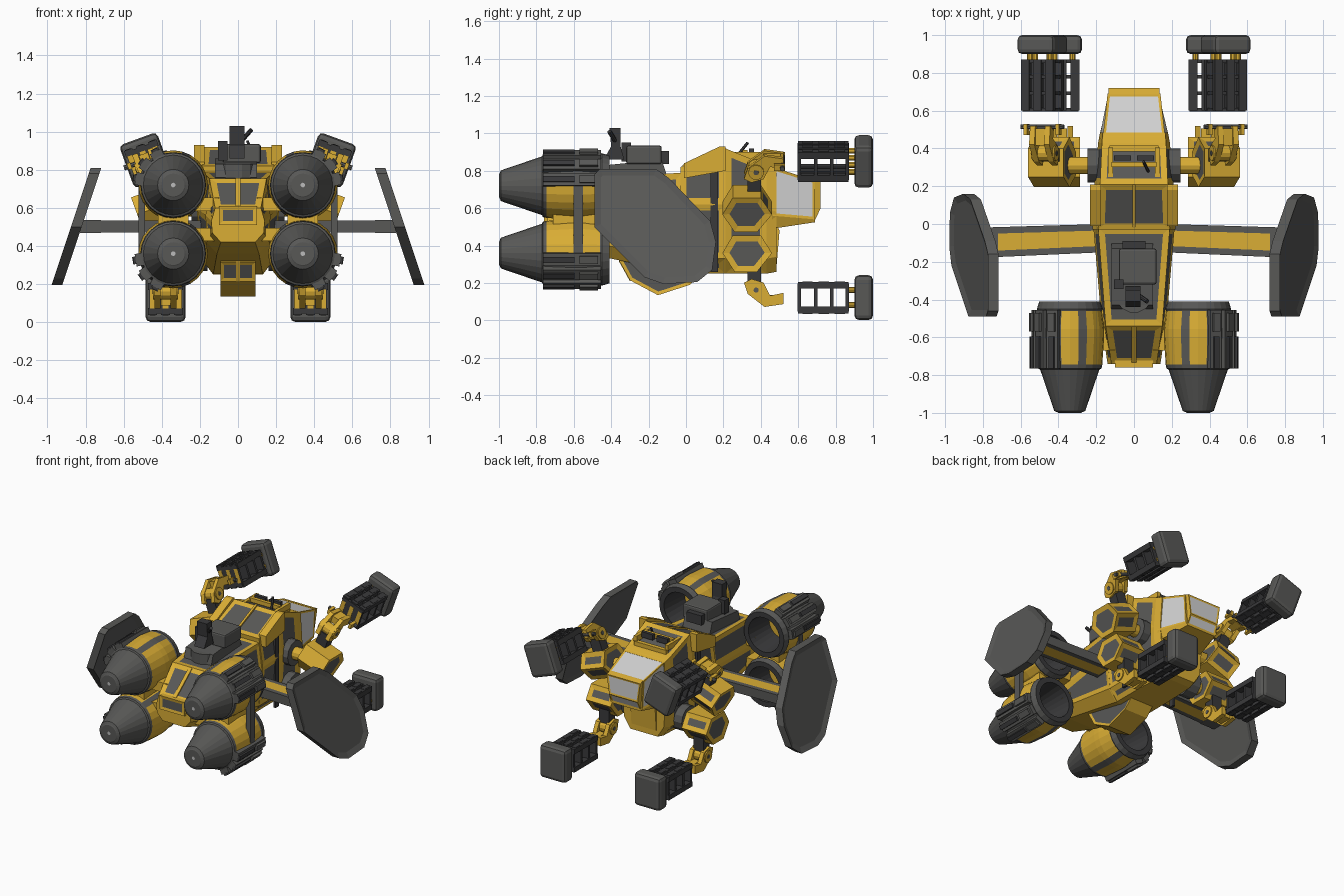
import bpy, bmesh, math
from mathutils import Matrix, Vector

if "Cube" in bpy.data.objects:
    bpy.data.objects.remove(bpy.data.objects["Cube"])

COL = {"yellow": (.70, .42, .035), "grey": (.098, .098, .094), "dark": (.042, .042, .044),
       "glass": (.65, .65, .65), "nozzle": (.5, .5, .5)}
KEYS = list(COL)
MATS = []
for k, c in COL.items():
    m = bpy.data.materials.new(k + "_paint")
    m.diffuse_color = (*c, 1)
    m.use_nodes = True
    m.node_tree.nodes["Principled BSDF"].inputs["Base Color"].default_value = m.diffuse_color
    MATS.append(m)
T, RY = Matrix.Translation, lambda d: Matrix.Rotation(math.radians(d), 4, 'Y')


def loft(name, rings, mat, panel=None, inset=.02, depth=-.004, xf=None, mirror=False, paint=None, bevel=0):
    """Skin rings of points; paint/panel are rules (centre, normal) -> colour, panel insets the face."""
    bm = bmesh.new()
    vs = [[bm.verts.new(p) for p in r] for r in rings]
    for a, b in zip(vs, vs[1:]):
        for i in range(len(a)):
            bm.faces.new((a[i], a[i - 1], b[i - 1], b[i]))
    bm.faces.new(vs[0])
    bm.faces.new(vs[-1][::-1])
    bmesh.ops.recalc_face_normals(bm, faces=bm.faces)
    bm.normal_update()
    todo = []
    for f in bm.faces:
        c, n = f.calc_center_median(), f.normal
        f.material_index = KEYS.index((paint(c, n) if paint else None) or mat)
        p = panel(c, n) if panel else None
        if p:
            todo.append((f, p))
    for f, p in todo:
        bmesh.ops.inset_individual(bm, faces=[f], thickness=inset, depth=depth, use_even_offset=True)
        f.material_index = KEYS.index(p)
    if xf:
        bm.transform(xf)
    bmesh.ops.recalc_face_normals(bm, faces=bm.faces)
    me = bpy.data.meshes.new(name)
    bm.to_mesh(me)
    bm.free()
    for m in MATS:
        me.materials.append(m)
    ob = bpy.data.objects.new(name, me)
    bpy.context.collection.objects.link(ob)
    if bevel:
        b = ob.modifiers.new("bevel", 'BEVEL')
        b.width, b.segments = bevel, 2
    if mirror:
        ob.modifiers.new("mirror", 'MIRROR')
    return ob


def prism(name, pts, x0, x1, mat, **k):
    """Side profile (y, z) extruded along x."""
    return loft(name, [[(x, y, z) for y, z in pts] for x in (x0, x1)], mat, **k)


def box(name, c, s, mat, **k):
    x, y, z = c
    a, b, d = (v / 2 for v in s)
    return prism(name, [(y - b, z - d), (y + b, z - d), (y + b, z + d), (y - b, z + d)], x - a, x + a, mat, **k)


def rod(name, p, q, r, mat, n=10, **k):
    p, q = Vector(p), Vector(q)
    m = (q - p).to_track_quat('Z', 'Y')
    ring = [m @ Vector((r * math.cos(i * math.tau / n), r * math.sin(i * math.tau / n), 0)) for i in range(n)]
    return loft(name, [[p + v for v in ring], [q + v for v in ring]], mat, **k)


def sec(y, *half):
    """Symmetric cross-section at y from (x, z) points, bottom to top."""
    return [(x, y, z) for x, z in half] + [(-x, y, z) for x, z in half[::-1]]


# rear hull with dark deck and sloping tail hatch
loft("rear_hull", [sec(-.74, (.09, .42), (.135, .47), (.14, .53), (.12, .60)),
                   sec(-.54, (.11, .36), (.165, .42), (.17, .56), (.15, .755)),
                   sec(-.02, (.13, .25), (.19, .33), (.215, .60), (.19, .79))], "yellow",
     panel=lambda c, n: "grey" if abs(n.y) < .95 and n.z > -.4 else None, inset=.034)
box("tail_bumper", (0, -.735, .56), (.2, .05, .10), "yellow", panel=lambda c, n: "grey" if n.y < -.9 else None)
prism("tail_hatch_bar", [(-.73, .60), (-.545, .750), (-.545, .758), (-.735, .608)], -.013, .013, "yellow")

# cabin
loft("cabin", [sec(-.03, (.13, .25), (.19, .33), (.22, .62), (.19, .82)),
               sec(.21, (.13, .25), (.19, .33), (.21, .62), (.18, .92)),
               sec(.43, (.12, .25), (.18, .33), (.19, .60), (.17, .83)),
               sec(.485, (.11, .26), (.16, .34), (.18, .58), (.165, .81))], "yellow",
     panel=lambda c, n: "grey" if c.y < .42 and n.z > -.9 else None, inset=.034)
prism("cabin_side_band", [(.13, .26), (.17, .26), (.17, .86), (.13, .85)], .195, .212, "dark", mirror=True)
prism("roof_pillar", [(-.01, .76), (.21, .80), (.21, .93), (.18, .93), (-.01, .84)], .175, .232, "yellow", mirror=True)
prism("roof_centre_rib", [(-.02, .80), (.21, .90), (.21, .93), (-.02, .83)], -.008, .008, "yellow")

# glazed nose
loft("nose", [sec(.46, (.17, .49), (.185, .56), (.165, .82)),
              sec(.69, (.115, .525), (.13, .54), (.14, .748))], "yellow",
     panel=lambda c, n: "glass" if n.z > -.3 and abs(n.y) < .8 else None, inset=.014, depth=-.003)
loft("nose_front", [sec(.685, (.117, .526), (.135, .75)), sec(.72, (.115, .60), (.135, .74))], "yellow",
     panel=lambda c, n: "glass" if n.y > .8 else None, inset=.012, depth=-.003)
prism("nose_chin", [(.47, .26), (.485, .30), (.50, .48), (.48, .52), (.46, .50)], -.10, .10, "yellow")

# roof lamps and aerials
box("roof_frame_bar", (0, .315, .895), (.24, .025, .03), "yellow")
box("roof_frame_front", (0, .40, .85), (.26, .03, .03), "yellow")
box("roof_frame_end", (.125, .32, .880), (.025, .17, .04), "yellow", mirror=True)
box("roof_lamp", (.06, .35, .90), (.09, .025, .04), "dark", mirror=True)
rod("aerial", (.09, .25, .85), (.05, .33, .95), .008, "dark", 6)

# belly hatch
prism("belly_pod", [(-.36, .38), (-.355, .315), (-.30, .215), (-.15, .135), (.02, .19), (.10, .27), (.05, .38)],
      -.092, .092, "yellow", panel=lambda c, n: "grey" if n.y < -.75 or abs(n.x) > .9 else None, inset=.018)
prism("belly_rib", [(-.36, .36), (-.358, .315), (-.30, .21), (-.28, .23)], -.01, .01, "yellow")

# roof turret
rod("turret_base", (0, -.37, .74), (0, -.37, .83), .10, "grey", 14)
prism("turret_plinth", [(-.45, .76), (-.10, .77), (-.13, .86), (-.43, .83)], -.12, .10, "grey")
box("turret_body", (.02, -.225, .885), (.2, .19, .10), "grey", bevel=.012)
box("turret_block", (0, -.115, .87), (.12, .05, .07), "dark")
box("turret_side_box", (-.08, -.32, .90), (.05, .05, .10), "dark")
prism("turret_seat", [(-.44, .86), (-.33, .86), (-.35, .93), (-.35, 1.03), (-.41, 1.03), (-.40, .93)], -.045, .035, "dark")
rod("turret_gun", (0, -.36, .93), (.07, -.41, 1.01), .012, "dark", 8)

# wings and outer panels
loft("wing_arm", [[(.17, 0, z), (.84, -.02, z), (.84, -.18, z), (.17, -.15, z)] for z in (.47, .535)], "grey",
     panel=lambda c, n: "yellow" if abs(n.z) > .9 else None, inset=.034, depth=0, mirror=True)
box("wing_end_cap", (.775, -.1, .503), (.11, .16, .067), "grey", mirror=True)
shear = Matrix(((1, 0, -.333, .987), (0, 1, 0, 0), (0, 0, 1, 0), (0, 0, 0, 1)))
prism("wing_panel", [(-.49, .78), (-.46, .81), (-.16, .81), (-.09, .76), (.13, .53), (.16, .42), (.14, .27),
                     (.06, .205), (-.12, .195), (-.22, .23), (-.49, .50)], 0, .056, "grey",
      panel=lambda c, n: "grey" if abs(n.x) > .9 else None, inset=.035, depth=-.012, xf=shear, mirror=True)

# four engines: lathe profile (radius, y)
PROF = [(.012, -1), (.06, -1), (.065, -.997), (.082, -.99), (.157, -.77), (.168, -.765), (.172, -.745), (.182, -.60),
        (.182, -.555), (.170, -.46), (.174, -.45), (.162, -.41), (.125, -.41), (.105, -.62)]
N = 24
for s, zc, tag in ((1, .72, "upper"), (-1, .36, "lower")):
    def paint(c, n):
        if n.y < -.9 and math.hypot(c.x - .34, c.z - zc) < .01:
            return "nozzle"
        out = (c.x - .34) * n.x + (c.z - zc) * n.z
        a = math.degrees(math.atan2((c.z - zc) * s, c.x - .34))
        if out < -.002 or (c.y > -.44 and n.y > .9):
            return "dark"
        if c.y < -.75 or c.y > -.455 or 0 < a < 75 or 105 < a < 120 or -135 < a < -120:
            return "grey"
        return "yellow"
    loft(tag + "_engine", [[(.34 + r * math.cos(i * math.tau / N), y, zc + r * math.sin(i * math.tau / N))
                            for i in range(N)] for r, y in PROF], "grey", paint=paint, mirror=True)
    for a in (10, 36, 62):
        at = T((.34, 0, zc)) @ RY(-a * s)
        box(tag + "_engine_plate", (.182, -.61, 0), (.036, .31, .066), "grey", xf=at, mirror=True)
        box(tag + "_engine_clip", (.202, -.52, 0), (.028, .10, .04), "grey", xf=at, mirror=True)
        box(tag + "_engine_rail", (.202, -.68, 0), (.022, .17, .03), "dark", xf=at, mirror=True)
    box(tag + "_engine_pylon", (.17, -.56, zc - s * .10), (.14, .22, .07), "yellow", mirror=True)
box("engine_link", (.34, -.59, .54), (.16, .24, .05), "yellow", mirror=True)
box("engine_strut", (.505, -.577, .56), (.035, .05, .42), "grey", mirror=True)

# four landing legs, upper pair flipped and tilted
HEX = [(.195, 0), (.26, -.10), (.38, -.10), (.46, 0), (.40, .095), (.25, .095)]
for tag, xf, px, pz, tilt in (
        ("upper", T((.485, 0, .85)) @ RY(20) @ Matrix.Diagonal((1, 1, -1, 1)), .435, .60, 20),
        ("lower", T((.38, 0, .122)), .385, .36, 0)):
    k = dict(xf=xf, mirror=True)
    # shoulder pod and axle to the hull
    prism(tag + "_shoulder_pod", HEX, -.10, .10, "yellow",
          panel=lambda c, n: "grey" if abs(n.x) > .9 or n.y > .5 else None,
          inset=.032, depth=-.006, xf=T((px, 0, pz)) @ RY(tilt), mirror=True)
    rod(tag + "_shoulder_disc", (.16, .31, pz), (.245, .31, pz), .09, "grey", 12, mirror=True)
    rod(tag + "_shoulder_axle", (.2, .31, pz), (px, .31, pz), .045, "yellow", 12, mirror=True)
    # bent arm
    box(tag + "_arm_neck", (0, .365, .12), (.08, .07, .12), "dark", **k)
    for x in (-.042, .042):
        prism(tag + "_arm_fork", [(.31, .08), (.33, .02), (.42, -.05), (.52, -.035), (.52, .025), (.45, .01),
                                  (.415, .08), (.35, .10)], x - .015, x + .015, "yellow", **k)
    rod(tag + "_arm_joint", (-.065, .375, .04), (.065, .375, .04), .042, "yellow", 12, **k)
    rod(tag + "_arm_pin", (-.068, .375, .04), (.068, .375, .04), .014, "grey", 10, **k)
    box(tag + "_arm_core", (0, .46, -.01), (.05, .09, .05), "yellow", **k)
    if tag == "upper":
        rod("upper_arm_bar", (-.12, .515, 0), (.12, .515, 0), .013, "grey", 8, **k)
        for x in (-.09, .09):
            box("upper_arm_bar_clip", (x, .50, 0), (.02, .06, .035), "yellow", **k)
    # open strut cage
    for y in (.605, .693, .78, .862):
        box(tag + "_cage_wall", (0, y, 0), (.17, .018, .15), "dark", **k)
    for x in (-.068, 0, .068):
        for z in (-.066, .066):
            box(tag + "_cage_rail", (x, .735, z), (.046, .27, .036), "dark", **k)
            for y in (.65, .737, .822):
                box(tag + "_cage_cover", (x, y, z * 1.27), (.03, .055, .006), "dark", **k)
        box(tag + "_cage_tip", (x, .599, 0), (.03, .008, .10), "yellow", **k)
    for x in (-.055, .055):
        rod(tag + "_foot_rod", (x, .86, .04), (x, .92, .04), .016, "yellow", 8, **k)
        rod(tag + "_foot_rod_rear", (x, .86, -.04), (x, .92, -.04), .016, "yellow", 8, **k)
    # foot pad
    box(tag + "_foot_pad", (0, .95, 0), (.21, .10, .24), "grey", bevel=.025, **k)
